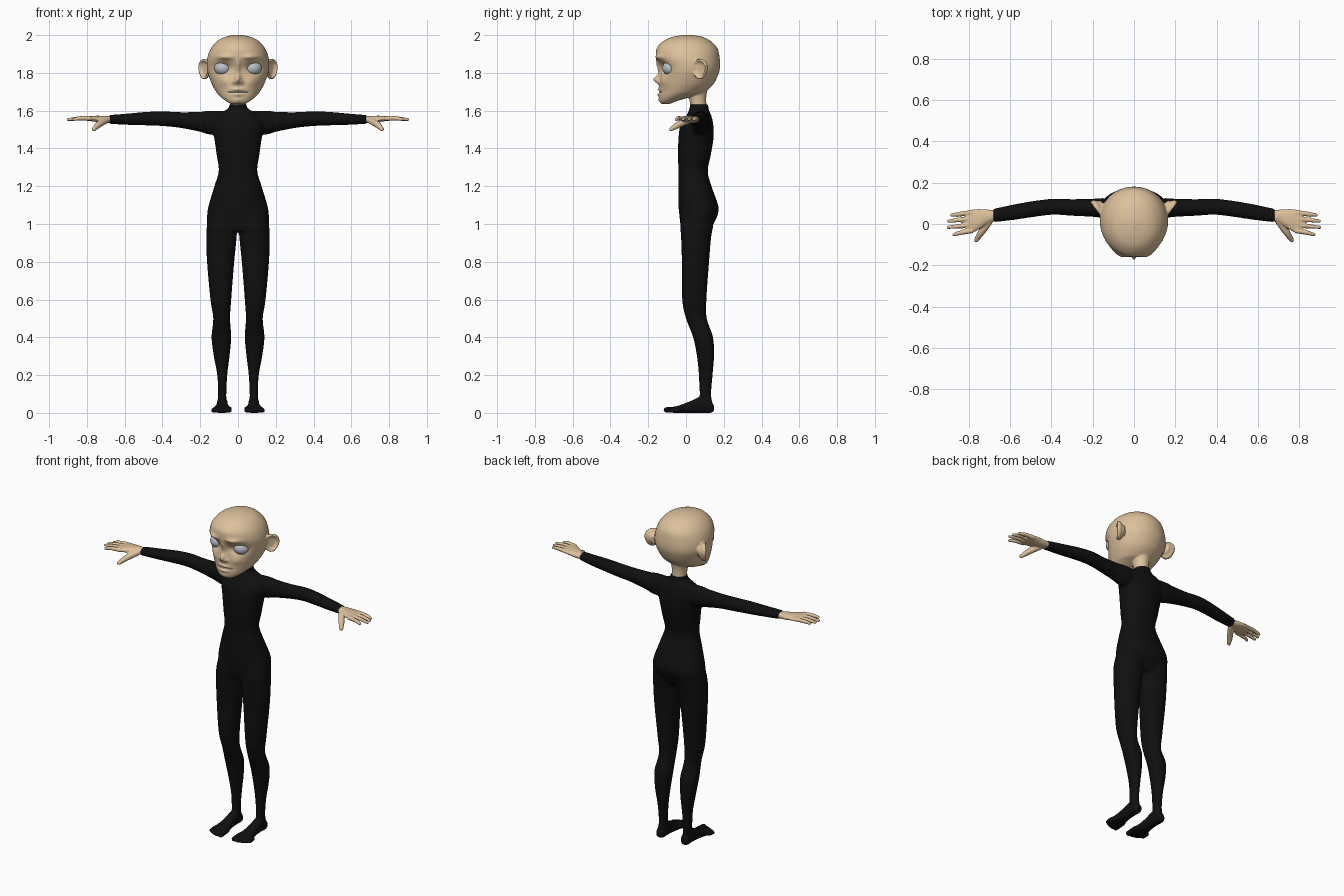
import bpy, bmesh, math
from mathutils import Vector, Matrix


def material(name, rgb):
    m = bpy.data.materials.new(name)
    m.diffuse_color = (*rgb, 1)
    return m


SKIN = material("warm skin", (0.72, 0.53, 0.33))
SUIT = material("black suit", (0.005, 0.005, 0.005))
EYE = material("pale eye", (0.50, 0.53, 0.58))
TEETH = material("white teeth", (0.72, 0.72, 0.72))


def refine(rows, sub):
    """Catmull-Rom interpolation between rows of numbers."""
    out = []
    for i in range(len(rows) - 1):
        a, b, c, d = (rows[max(i - 1, 0)], rows[i], rows[i + 1],
                      rows[min(i + 2, len(rows) - 1)])
        for k in range(sub):
            t = k / sub
            out.append([0.5 * (2 * q + (r - p) * t + (2 * p - 5 * q + 4 * r - s) * t * t
                               + (3 * q - p - 3 * r + s) * t ** 3)
                        for p, q, r, s in zip(a, b, c, d)])
    return out + [list(rows[-1])]


def skin_rings(bm, rings):
    """Closed tube through rings of points; returns its vertices."""
    vs = [[bm.verts.new(p) for p in ring] for ring in rings]
    n = len(vs[0])
    faces = [bm.faces.new((a[i], a[(i + 1) % n], b[(i + 1) % n], b[i]))
             for a, b in zip(vs, vs[1:]) for i in range(n)]
    faces += [bm.faces.new(vs[0][::-1]), bm.faces.new(vs[-1])]
    bmesh.ops.recalc_face_normals(bm, faces=faces)
    return [v for r in vs for v in r]


def loft(bm, rows, axis, side=1, n=40, p=2.2, sub=5):
    """Rows are (position on axis, a_min, a_max, b_min, b_max)."""
    rings = []
    for t, a0, a1, b0, b1 in refine(rows, sub):
        ring = []
        for i in range(n):
            c, s = math.cos(2 * math.pi * i / n), math.sin(2 * math.pi * i / n)
            a = (a0 + a1) / 2 + (a1 - a0) / 2 * math.copysign(abs(c) ** (2 / p), c)
            b = (b0 + b1) / 2 + (b1 - b0) / 2 * math.copysign(abs(s) ** (2 / p), s)
            x, y, z = {"x": (t, a, b), "y": (a, t, b), "z": (a, b, t)}[axis]
            ring.append((x * side, y, z))
        rings.append(ring)
    return skin_rings(bm, rings)


def digit(bm, pts, side):
    """Finger or toe: a run of balls (x, y, z, radius), fused by the remesh."""
    for x, y, z, r in refine(pts, 14):
        bmesh.ops.create_icosphere(bm, subdivisions=2, radius=r,
                                   matrix=Matrix.Translation((x * side, y, z)))


def finish(bm, name, mat, voxel=0, smooth=2):
    me = bpy.data.meshes.new(name)
    bm.to_mesh(me)
    bm.free()
    me.materials.append(mat)
    for f in me.polygons:
        f.use_smooth = True
    ob = bpy.data.objects.new(name, me)
    bpy.context.collection.objects.link(ob)
    if voxel:
        r = ob.modifiers.new("fuse", "REMESH")
        r.mode, r.voxel_size, r.use_smooth_shade = "VOXEL", voxel, True
        s = ob.modifiers.new("soften", "SMOOTH")
        s.factor, s.iterations = 0.5, smooth
    return ob


# Body suit: torso with collar
bm = bmesh.new()
torso = [(.96, .150, -.02, .12), (1.0, .164, -.03, .145), (1.05, .163, -.035, .168),
         (1.1, .155, -.04, .17), (1.2, .125, -.04, .135), (1.28, .102, -.04, .115),
         (1.36, .112, -.042, .13), (1.45, .125, -.04, .145), (1.52, .138, -.03, .145),
         (1.57, .125, .0, .135), (1.60, .07, .015, .122), (1.615, .049, .02, .119),
         (1.634, .047, .02, .117)]
loft(bm, [(z, -w, w, f, b) for z, w, f, b in torso], "z", n=56)
for s in (1, -1):
    # sleeve
    loft(bm, [(.05, .03, .12, 1.47, 1.597), (.15, .03, .125, 1.474, 1.6),
              (.2, .035, .122, 1.488, 1.594), (.3, .04, .12, 1.508, 1.592),
              (.39, .045, .122, 1.518, 1.596), (.48, .035, .112, 1.522, 1.594),
              (.58, .02, .095, 1.525, 1.585), (.68, .008, .074, 1.53, 1.577)], "x", s, p=2)
    # leg
    loft(bm, [(1.1, .01, .14, -.02, .15), (1.0, .004, .163, -.03, .145),
              (.93, .007, .168, -.026, .133), (.8, .02, .164, -.022, .122),
              (.6, .036, .146, -.02, .108), (.5, .042, .131, .0, .11),
              (.4, .036, .14, .038, .143), (.3, .045, .128, .058, .148),
              (.2, .057, .11, .068, .141), (.1, .062, .105, .072, .133),
              (.05, .06, .108, .07, .14), (.015, .06, .108, .075, .14)], "z", s)
    # foot
    loft(bm, [(.148, .07, .1, .01, .04), (.13, .058, .11, .0, .06), (.08, .055, .112, 0, .085),
              (.03, .052, .115, 0, .065), (-.02, .042, .126, 0, .045),
              (-.06, .033, .14, 0, .032), (-.085, .036, .138, .002, .024)], "y", s, p=2.6)
    # toes
    for x, tip, r in ((.047, -.104, .016), (.073, -.105, .012), (.095, -.098, .0115),
                      (.115, -.088, .011), (.133, -.076, .0105)):
        digit(bm, [(x, -.04, r + .004, r), (x, tip, r, r)], s)
finish(bm, "body_suit", SUIT, 0.007, 3)

# Hands
for s, label in ((1, "left"), (-1, "right")):
    bm = bmesh.new()
    loft(bm, [(.65, .016, .066, 1.537, 1.57), (.69, .01, .068, 1.535, 1.572),
              (.72, -.006, .071, 1.536, 1.573), (.76, -.032, .072, 1.542, 1.573),
              (.795, -.046, .068, 1.546, 1.571), (.815, -.042, .062, 1.55, 1.568)], "x", s)
    for y0, x1, y1 in ((.055, .882, .043), (.026, .897, .014),
                       (-.004, .899, -.016), (-.033, .872, -.052)):
        digit(bm, [(.785, y0, 1.559, .0125), (.84, (y0 + y1) / 2, 1.559, .0115),
                   (x1, y1, 1.553, .0085)], s)
    digit(bm, [(.70, .012, 1.547, .017), (.735, -.035, 1.528, .018),
               (.763, -.078, 1.502, .0115)], s)
    finish(bm, label + "_hand", SKIN, 0.0045, 2)

# Head: skull loft, then soft bumps for the face (x, z, width, height, push in y)
BUMPS = [(0, 1.83, .012, .04, -.016), (0, 1.765, .015, .021, -.036),    # nose
         (.021, 1.752, .010, .011, -.012),                             # nostril wings
         (.08, 1.825, .036, .026, .030), (.07, 1.884, .04, .013, -.016),  # socket, brow
         (0, 1.713, .03, .007, -.010), (0, 1.685, .028, .008, -.011),  # lips
         (0, 1.699, .045, .004, .009), (0, 1.655, .025, .014, -.006),  # mouth, chin
         (.075, 1.755, .03, .025, -.008)]                              # cheek
bm = bmesh.new()
skull = [(1.634, .03, -.125, -.09), (1.645, .055, -.136, -.06), (1.665, .083, -.141, .0),
         (1.685, .104, -.142, .06), (1.70, .116, -.142, .10), (1.74, .138, -.14, .145),
         (1.79, .157, -.137, .17), (1.83, .165, -.138, .18), (1.88, .162, -.156, .178),
         (1.93, .143, -.155, .166), (1.97, .108, -.118, .128), (1.991, .066, -.068, .085),
         (2.001, .015, -.01, .03)]
for v in loft(bm, [(z, -w, w, f, b) for z, w, f, b in skull], "z", n=160, p=2.05, sub=9):
    if v.co.y < 0:
        v.co.y += sum(d * math.exp(-((abs(v.co.x) - x) / w) ** 2 - ((v.co.z - z) / h) ** 2)
                      for x, z, w, h, d in BUMPS) * min(1, -v.co.y / .04)
# neck
loft(bm, [(1.58, -.042, .042, .025, .11), (1.63, -.042, .042, .023, .108),
          (1.68, -.046, .046, .012, .108), (1.74, -.06, .06, .0, .12)], "z", p=2)
# cupped ears, flared outward at the back: (radius, height along ear direction)
for s in (1, -1):
    out, rad = Vector((.8 * s, -.6, 0)), Vector((.6 * s, .8, 0))
    mid = Vector((.176 * s, .075, 1.82))
    rings = []
    for r, h in ((.05, -.004), (.55, -.003), (.72, .004), (.86, .012), (.97, .009),
                 (1, .0), (.92, -.01), (.7, -.018), (.45, -.035)):
        ring = []
        for i in range(32):
            a = 2 * math.pi * i / 32
            taper = 1 + .18 * math.sin(a)                # narrower at the lobe
            ring.append(mid + out * h + rad * (.047 * r * taper * math.cos(a))
                        + Vector((0, 0, .055 * r * math.sin(a))))
        rings.append(ring)
    skin_rings(bm, rings)
finish(bm, "head", SKIN, 0.005, 2)


def ball(name, mat, centre, scale):
    b = bmesh.new()
    bmesh.ops.create_uvsphere(b, u_segments=32, v_segments=20, radius=1,
                              matrix=Matrix.Translation(centre) @ Matrix.Diagonal((*scale, 1)))
    return finish(b, name, mat)


# Eyes and teeth
for s, label in ((1, "left"), (-1, "right")):
    ball(label + "_eye", EYE, (.079 * s, -.08, 1.825), (.047, .045, .040))
ball("teeth", TEETH, (0, -.098, 1.699), (.076, .045, .006))
